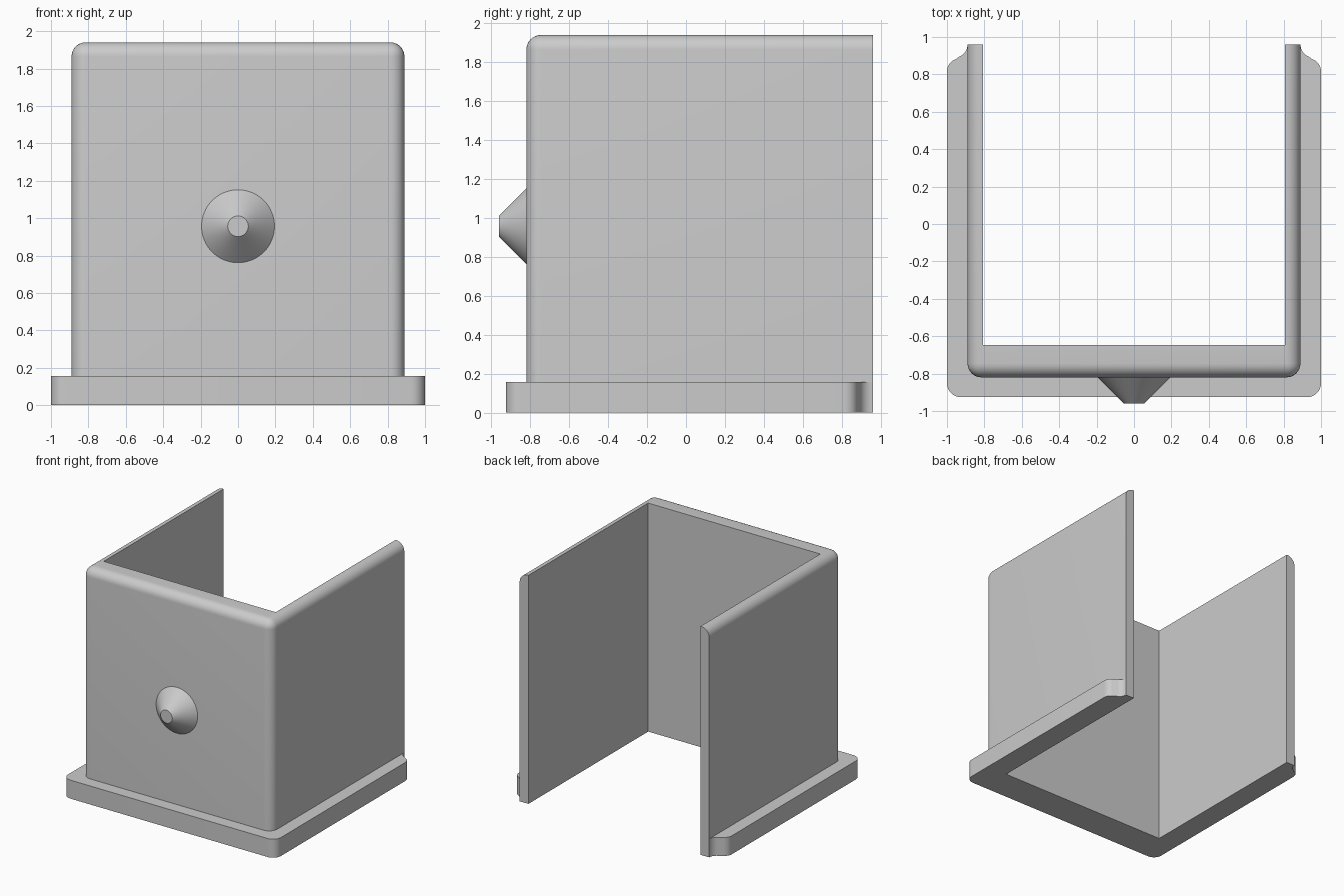
import bpy, bmesh
from math import radians, cos, sin
from mathutils import Matrix, Vector

if "Cube" in bpy.data.objects:
    bpy.data.objects.remove(bpy.data.objects["Cube"])

GREY = (0.6, 0.6, 0.6, 1)
grey = bpy.data.materials.new("plain grey")
grey.use_nodes = True
grey.diffuse_color = GREY
grey.node_tree.nodes["Principled BSDF"].inputs["Base Color"].default_value = GREY

# Main dimensions
OUT_X, IN_X = 0.89, 0.808
FRONT, IN_FRONT, BACK = -0.82, -0.647, 0.96
TOP, LIP_TOP, LIP_FRONT = 1.94, 0.157, -0.926
R = 0.075


def finish(name, bm, smooth=True):
    bmesh.ops.recalc_face_normals(bm, faces=bm.faces)
    mesh = bpy.data.meshes.new(name)
    bm.to_mesh(mesh)
    bm.free()
    obj = bpy.data.objects.new(name, mesh)
    bpy.context.collection.objects.link(obj)
    mesh.materials.append(grey)
    if smooth:
        shade(obj)
    return obj


def shade(obj):
    bpy.ops.object.select_all(action='DESELECT')
    obj.select_set(True)
    bpy.context.view_layer.objects.active = obj
    bpy.ops.object.shade_smooth_by_angle(angle=radians(30))


def box(low, high):
    bm = bmesh.new()
    low, high = Vector(low), Vector(high)
    size = Matrix.Diagonal((*(high - low), 1))
    bmesh.ops.create_cube(bm, size=1, matrix=Matrix.Translation((low + high) / 2) @ size)
    return bm


def arc(cx, cy, r, start, end, steps=8):
    angles = [radians(start + (end - start) * i / steps) for i in range(steps + 1)]
    return [(cx + r * cos(a), cy + r * sin(a)) for a in angles]


# Three-walled shell: rounded front uprights and top rim, open back
bm = box((-OUT_X, FRONT, 0), (OUT_X, BACK, TOP))


def rounded(edge):
    mid = (edge.verts[0].co + edge.verts[1].co) / 2
    on_front, on_back = mid.y < FRONT + 0.01, mid.y > BACK - 0.01
    on_top, on_side = mid.z > TOP - 0.01, abs(mid.x) > OUT_X - 0.01
    return (on_top and not on_back) or (on_front and on_side)


bmesh.ops.bevel(bm, geom=[e for e in bm.edges if rounded(e)], offset=R,
                segments=8, profile=0.5, affect='EDGES')
shell = finish("wall_shell", bm, False)
cutter = finish("cavity_cutter", box((-IN_X, IN_FRONT, -1), (IN_X, 2, 3)), False)
cutter.hide_render = True
cut = shell.modifiers.new("cavity", 'BOOLEAN')
cut.operation, cut.solver, cut.object = 'DIFFERENCE', 'EXACT', cutter
bpy.context.view_layer.objects.active = shell
bpy.ops.object.modifier_apply(modifier=cut.name)
bpy.data.objects.remove(cutter)
shade(shell)

# Base lip hugging the outside of the walls, with curved back ends
right_out = (arc(1 - R, LIP_FRONT + R, R, -90, 0)
             + arc(0.93, 0.815, 0.07, 0, 70)
             + arc(0.96, BACK, 0.07, 250, 180))
right_in = [(OUT_X, BACK - 0.001)] + arc(OUT_X - R, FRONT + R, R, 0, -90)
half = right_out + right_in[1:]
outline = half + [(-x, y) for x, y in reversed(half)]
bm = bmesh.new()
base = bm.faces.new([bm.verts.new((x, y, 0)) for x, y in outline])
raised = bmesh.ops.extrude_face_region(bm, geom=[base], use_keep_orig=True)
bmesh.ops.translate(bm, vec=(0, 0, LIP_TOP),
                    verts=[v for v in raised["geom"] if isinstance(v, bmesh.types.BMVert)])
finish("base_lip", bm)

# Truncated cone on the front wall
bm = bmesh.new()
depth = 0.14
bmesh.ops.create_cone(bm, cap_ends=True, segments=64, radius1=0.195, radius2=0.055, depth=depth,
                      matrix=Matrix.Translation((0, FRONT - depth / 2, 0.957))
                      @ Matrix.Rotation(radians(90), 4, 'X'))
finish("front_cone", bm)
